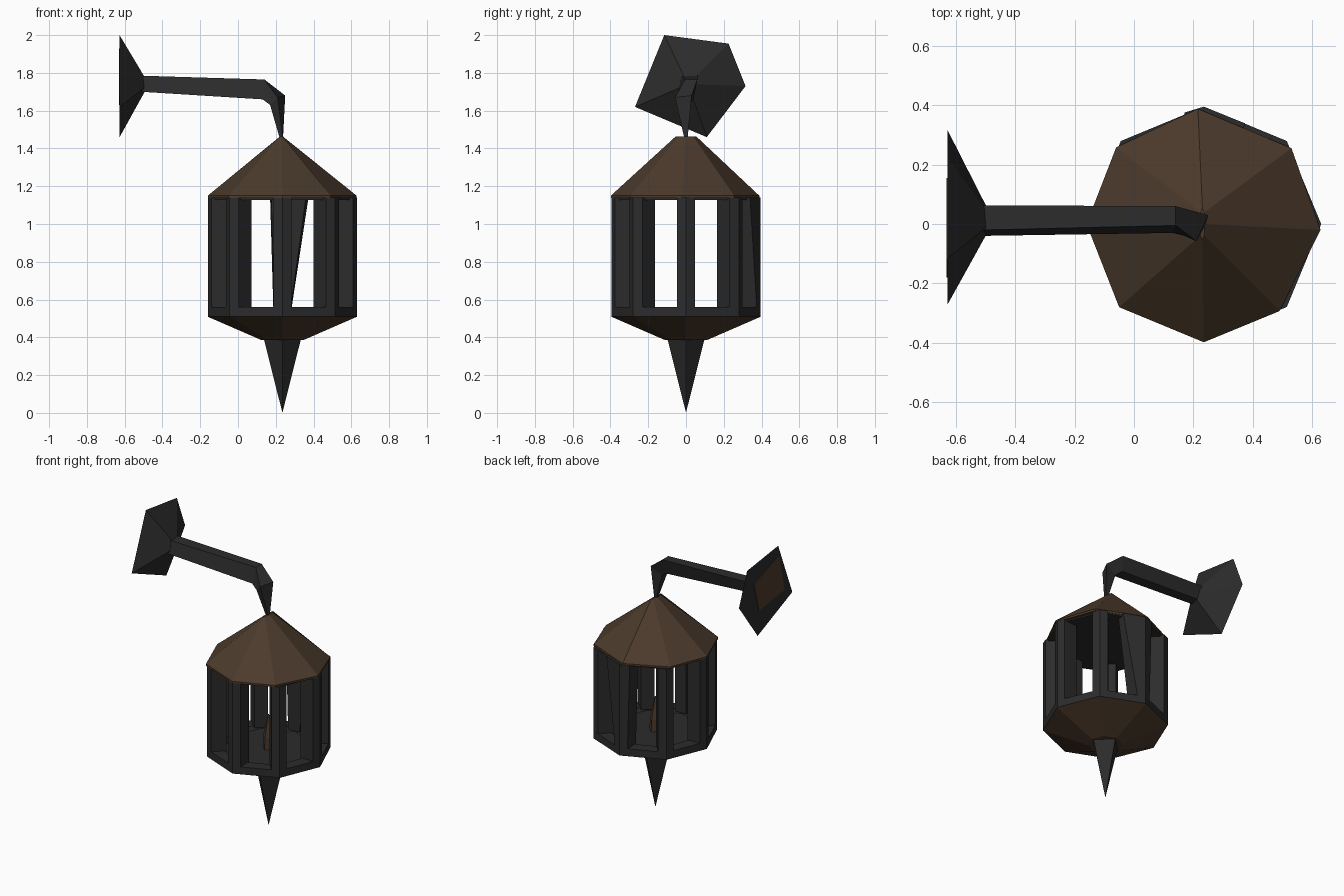
import bpy, bmesh, math

if "Cube" in bpy.data.objects:
    bpy.data.objects.remove(bpy.data.objects["Cube"])

CX = 0.235   # lantern axis


def material(name, rgb):
    m = bpy.data.materials.new(name)
    m.diffuse_color = (*rgb, 1)
    m.use_nodes = True
    m.node_tree.nodes["Principled BSDF"].inputs["Base Color"].default_value = m.diffuse_color
    return m


iron = material("dark iron", (0.025, 0.025, 0.025))
brown = material("aged brown", (0.072, 0.043, 0.025))


def loft(name, rings, mat):
    """Skin equal-length rings of points and cap both ends."""
    bm = bmesh.new()
    vs = [[bm.verts.new(p) for p in r] for r in rings]
    n = len(rings[0])
    for a, b in zip(vs, vs[1:]):
        for i in range(n):
            j = (i + 1) % n
            bm.faces.new((a[i], a[j], b[j], b[i]))
    bm.faces.new(vs[0][::-1])
    bm.faces.new(vs[-1])
    bmesh.ops.remove_doubles(bm, verts=bm.verts, dist=1e-4)
    bmesh.ops.recalc_face_normals(bm, faces=bm.faces)
    me = bpy.data.meshes.new(name)
    bm.to_mesh(me)
    bm.free()
    me.materials.append(mat)
    ob = bpy.data.objects.new(name, me)
    bpy.context.collection.objects.link(ob)
    return ob


def ring(n, r, z, sx=1.0, cx=CX):
    return [(cx + r * sx * math.cos(i * math.tau / n),
             r * math.sin(i * math.tau / n), z) for i in range(n)]


# Roof with a slightly uneven eave, rising to a short ridge; iron ceiling below
eave = [(0.628, -0.02), (0.53, 0.255), (0.215, 0.388), (-0.06, 0.258),
        (-0.16, 0.0), (-0.05, -0.28), (0.235, -0.398), (0.49, -0.293)]
loft("roof", [[(x, y, 1.137) for x, y in eave], [(x, y, 1.15) for x, y in eave],
              ring(8, 0.055, 1.463, 0.15, 0.23)], brown)
loft("ceiling", [ring(8, 0.375, 1.128), ring(8, 0.375, 1.14)], iron)

# Floor with a raised rim, tapered underside and spike
loft("floor", [ring(8, 0.395, 0.51), ring(8, 0.395, 0.56),
               ring(8, 0.31, 0.56), ring(8, 0.29, 0.538)], iron)
loft("underside", [ring(8, 0.11, 0.385), ring(8, 0.395, 0.509)], brown)
loft("spike", [ring(4, 0.001, 0.005), ring(4, 0.097, 0.386)], iron)

# Corner posts; the back one flares at the top
for k in range(8):
    a = k * math.pi / 4

    def section(z, left, right):
        prof = [(0.395, 0), (0.375, left), (0.275, left * 0.9),
                (0.275, -right * 0.9), (0.375 - max(0, right - 0.048) * 0.4, -right)]
        return [(CX + r * math.cos(a) - t * math.sin(a),
                 r * math.sin(a) + t * math.cos(a), z) for r, t in prof]
    top = (0.065, 0.138) if k == 2 else (0.048, 0.048)
    loft(f"post_{k + 1}", [section(0.55, 0.048, 0.048), section(1.139, *top)], iron)

# Candle
loft("candle", [ring(4, 0.045, 0.535), ring(4, 0.04, 0.62), ring(4, 0.004, 0.77)], brown)

# Bracket arm bending down to the roof ridge
loft("bracket_arm", [
    [(-0.51, -0.04, 1.70), (-0.51, 0.03, 1.70), (-0.51, 0.063, 1.785), (-0.51, -0.02, 1.785)],
    [(0.13, -0.03, 1.66), (0.13, 0.04, 1.665), (0.14, 0.06, 1.765), (0.14, -0.005, 1.765)],
    [(0.17, -0.04, 1.63), (0.17, 0.02, 1.63), (0.25, 0.03, 1.68), (0.21, -0.058, 1.67)],
    [(0.222, -0.008, 1.45), (0.222, 0.008, 1.45), (0.238, 0.008, 1.45), (0.238, -0.008, 1.45)]],
    iron)

# Five-sided wall mount with a brown plate on its back
outer = [(-0.115, 2.0), (0.225, 1.955), (0.315, 1.73), (0.11, 1.46), (-0.27, 1.62)]
yc, zc = 0.01, 1.74
loft("wall_mount", [
    [(-0.627, y, z) for y, z in outer],
    [(-0.495, yc + (y - yc) * 0.15, zc + (z - zc) * 0.15) for y, z in outer]], iron)
plate = [(0.155, 1.835), (-0.12, 1.93), (-0.18, 1.67), (0.1, 1.63)]
loft("back_plate", [[(x, y, z) for y, z in plate] for x in (-0.631, -0.626)], brown)
